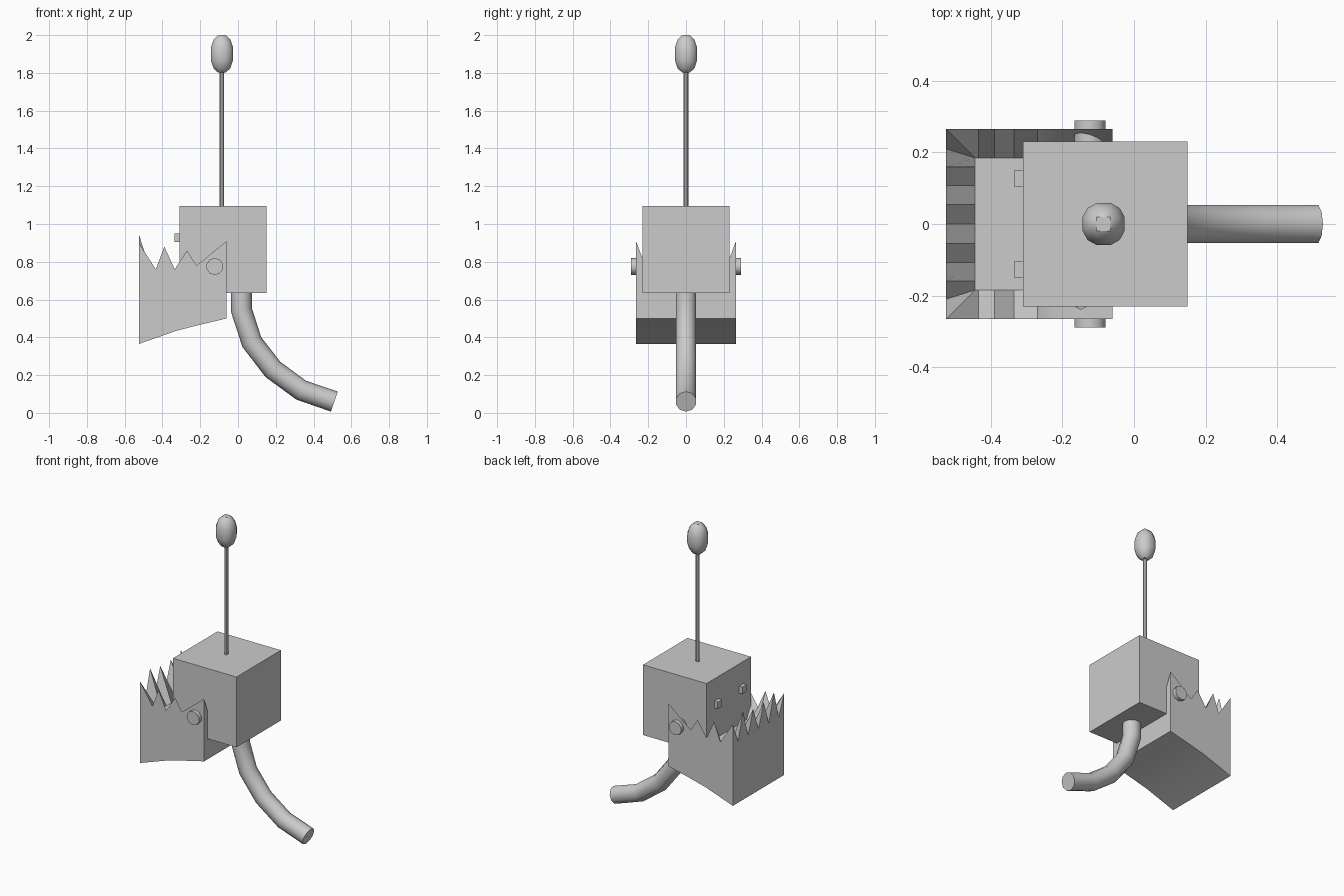
import bpy, bmesh, math
from mathutils import Vector, Matrix

if "Cube" in bpy.data.objects:
    bpy.data.objects.remove(bpy.data.objects["Cube"])


def add_object(name, bm, smooth=False):
    bmesh.ops.recalc_face_normals(bm, faces=bm.faces)
    me = bpy.data.meshes.new(name)
    bm.to_mesh(me)
    bm.free()
    ob = bpy.data.objects.new(name, me)
    bpy.context.collection.objects.link(ob)
    if smooth:
        bpy.ops.object.select_all(action='DESELECT')
        ob.select_set(True)
        bpy.context.view_layer.objects.active = ob
        bpy.ops.object.shade_smooth_by_angle(angle=math.radians(40))
    return ob


def box(name, lo, hi):
    lo, hi = Vector(lo), Vector(hi)
    bm = bmesh.new()
    bmesh.ops.create_cube(bm, size=1)
    bmesh.ops.scale(bm, vec=hi - lo, verts=bm.verts)
    bmesh.ops.translate(bm, vec=(lo + hi) / 2, verts=bm.verts)
    return add_object(name, bm)


def cylinder(name, centre, radius, depth, sides, along_y=False):
    bm = bmesh.new()
    m = Matrix.Translation(centre)
    if along_y:
        m = m @ Matrix.Rotation(math.pi / 2, 4, 'X')
    bmesh.ops.create_cone(bm, cap_ends=True, segments=sides, radius1=radius,
                          radius2=radius, depth=depth, matrix=m)
    return add_object(name, bm, True)


# head, eyes and jaw hinge pins
box("head", (-0.31, -0.23, 0.635), (0.15, 0.23, 1.095))
for side, s in (("left", 1), ("right", -1)):
    ys = sorted((s * 0.105, s * 0.15))
    box("eye_" + side, (-0.335, ys[0], 0.905), (-0.29, ys[1], 0.95))
    cylinder("hinge_pin_" + side, (-0.123, s * 0.245, 0.775), 0.045, 0.09, 10, True)

# antenna rod and bulb
cylinder("antenna_rod", (-0.085, 0, 1.44), 0.012, 0.74, 8)
bm = bmesh.new()
bmesh.ops.create_cube(bm, size=2)
bmesh.ops.subdivide_edges(bm, edges=bm.edges[:], cuts=2, use_grid_fill=True)
for v in bm.verts:
    d = v.co.normalized()
    v.co = (d.x * 0.065 - 0.085, d.y * 0.065, d.z * 0.11 + 1.893)
top = max(v.co.z for v in bm.verts)
bmesh.ops.translate(bm, vec=(0, 0, 2.0 - top), verts=bm.verts)
add_object("antenna_bulb", bm, True)

# curved tail tube
path = [(0.018, 0.66), (0.018, 0.545), (0.073, 0.375), (0.185, 0.23), (0.335, 0.12), (0.51, 0.06)]
pts = [Vector((x, 0, z)) for x, z in path]
bm = bmesh.new()
rings = []
for i, p in enumerate(pts):
    t = (pts[min(i + 1, len(pts) - 1)] - pts[max(i - 1, 0)]).normalized()
    n = Vector((-t.z, 0, t.x))
    ring = []
    for k in range(10):
        a = 2 * math.pi * k / 10
        ring.append(bm.verts.new(p + 0.056 * (math.cos(a) * n + math.sin(a) * Vector((0, 1, 0)))))
    rings.append(ring)
for a, b in zip(rings, rings[1:]):
    for k in range(10):
        bm.faces.new((a[k], a[(k + 1) % 10], b[(k + 1) % 10], b[k]))
bm.faces.new(rings[0])
bm.faces.new(rings[-1])
add_object("tail", bm, True)

# jaw: zigzag rim, flat outer walls, curved underside, sloping tooth backs
W, FRONT, INSET, FLOOR = 0.265, -0.525, 0.08, 0.70
side_teeth = [(-0.06, 0.91), (-0.22, 0.78), (-0.27, 0.86), (-0.335, 0.76), (-0.39, 0.88), (-0.435, 0.76), (FRONT, 0.90)]
front_teeth = [(0.21, 0.765), (0.16, 0.945), (0.107, 0.765), (0.055, 0.92)]
underside = [(FRONT, 0.365), (-0.325, 0.435), (-0.2, 0.467), (-0.06, 0.5)]
right = [(x, -W, z) for x, z in side_teeth]
mid = ([(FRONT, -y, z) for y, z in front_teeth] + [(FRONT, 0, 0.765)]
       + [(FRONT, y, z) for y, z in reversed(front_teeth)])
left = [(x, W, z) for x, z in reversed(side_teeth)]
bm = bmesh.new()
rim = [bm.verts.new(c) for c in right + mid + left]
lim = W - INSET
inner = [bm.verts.new((max(v.co.x, FRONT + INSET), max(-lim, min(lim, v.co.y)), FLOOR)) for v in rim]
low_r = [bm.verts.new((x, -W, z)) for x, z in underside]
low_l = [bm.verts.new((x, W, z)) for x, z in underside]
n = len(side_teeth)
bm.faces.new(rim[:n] + low_r)
bm.faces.new(rim[-n:] + low_l[::-1])
bm.faces.new(rim[n - 1:-n + 1] + [low_l[0], low_r[0]])
for i in range(len(underside) - 1):
    bm.faces.new((low_r[i], low_r[i + 1], low_l[i + 1], low_l[i]))
for i in range(len(rim) - 1):
    bm.faces.new((rim[i], rim[i + 1], inner[i + 1], inner[i]))
bm.faces.new(inner)
bm.faces.new((rim[0], inner[0], inner[-1], rim[-1], low_l[-1], low_r[-1]))
bmesh.ops.remove_doubles(bm, verts=bm.verts, dist=0.0005)
add_object("jaw", bm, True)
